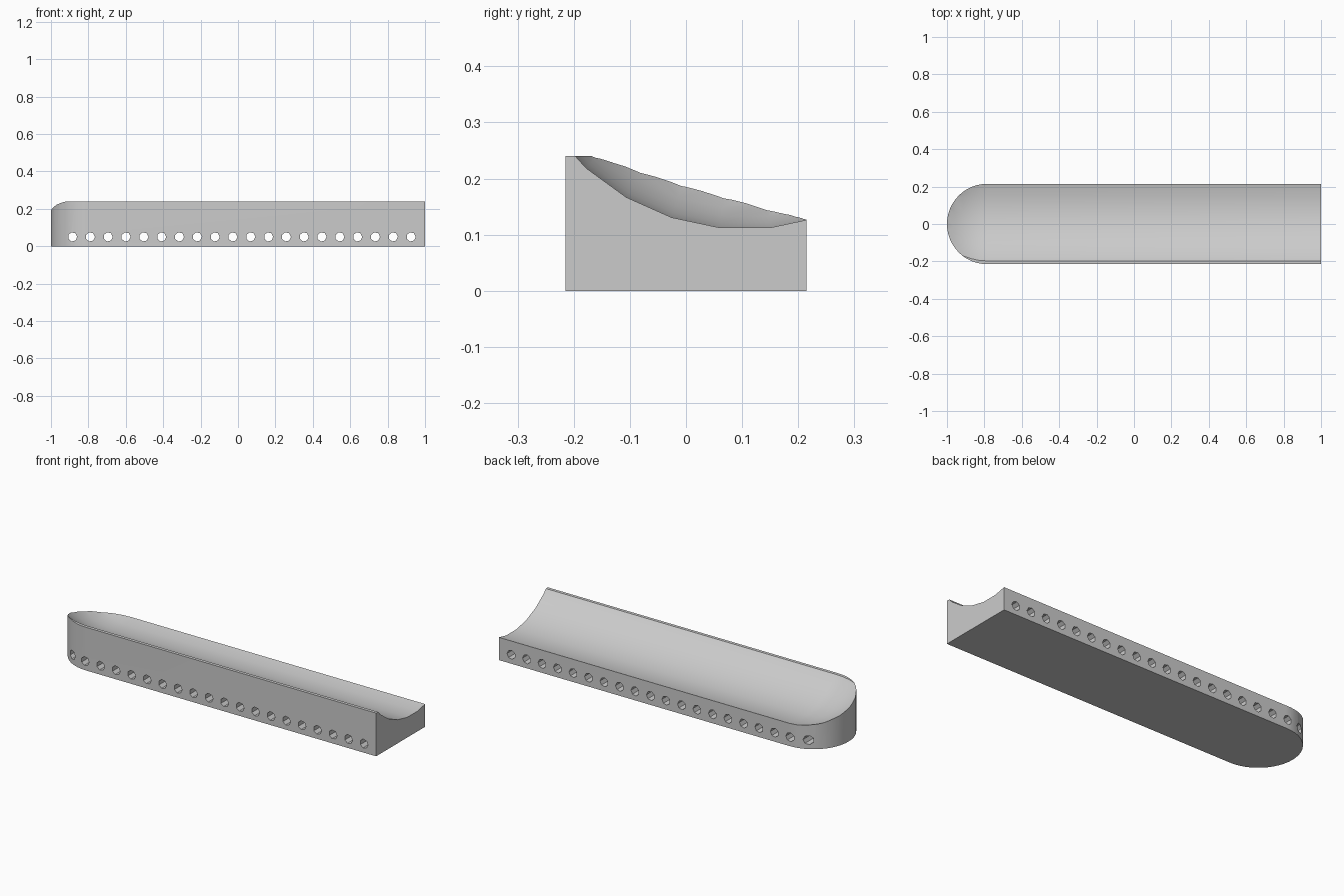
import bpy, bmesh
from math import pi, cos, sin
from mathutils import Matrix, Vector

cube = bpy.data.objects.get("Cube")
if cube:
    bpy.data.objects.remove(cube)

HALF_W, HEIGHT = 0.215, 0.24
END_X = HALF_W - 1                 # centre of the rounded end
SCOOP_R, SCOOP_Y, FLOOR_Z = 0.423, 0.105, 0.11
HOLES, HOLE_R, HOLE_Z = 20, 0.025, 0.05

grey = bpy.data.materials.new("grey")
grey.use_nodes = True
colour = (0.6, 0.6, 0.6, 1)
grey.diffuse_color = colour
grey.node_tree.nodes["Principled BSDF"].inputs["Base Color"].default_value = colour


def make_object(name, bm):
    bmesh.ops.recalc_face_normals(bm, faces=bm.faces)
    mesh = bpy.data.meshes.new(name)
    bm.to_mesh(mesh)
    bm.free()
    mesh.materials.append(grey)
    obj = bpy.data.objects.new(name, mesh)
    bpy.context.collection.objects.link(obj)
    return obj


def extrude_prism(bm, points, offset):
    face = bm.faces.new([bm.verts.new(p) for p in points])
    result = bmesh.ops.extrude_face_region(bm, geom=[face])
    verts = [v for v in result["geom"] if isinstance(v, bmesh.types.BMVert)]
    bmesh.ops.translate(bm, verts=verts, vec=offset)


# Body: long block with a half-round end
bm = bmesh.new()
steps = 24
outline = [(1, -HALF_W, 0), (1, HALF_W, 0)]
for i in range(steps + 1):
    a = pi / 2 + pi * i / steps
    outline.append((END_X + HALF_W * cos(a), HALF_W * sin(a), 0))
extrude_prism(bm, outline, Vector((0, 0, HEIGHT)))
body = make_object("scooped_rest", bm)

# Scoop cutter: lengthwise cylinder with a spherical end
bm = bmesh.new()
bmesh.ops.create_uvsphere(bm, u_segments=30, v_segments=30, radius=SCOOP_R)
bmesh.ops.rotate(bm, verts=bm.verts, matrix=Matrix.Rotation(pi / 2, 3, "Y"))
bmesh.ops.delete(bm, geom=[v for v in bm.verts if v.co.x > 0.001], context="VERTS")
rim = [e for e in bm.edges if e.is_boundary]
result = bmesh.ops.extrude_edge_only(bm, edges=rim)
far = [v for v in result["geom"] if isinstance(v, bmesh.types.BMVert)]
bmesh.ops.translate(bm, verts=far, vec=(2, 0, 0))
bmesh.ops.holes_fill(bm, edges=[e for e in bm.edges if e.is_boundary], sides=0)
bmesh.ops.translate(bm, verts=bm.verts, vec=(END_X, SCOOP_Y, FLOOR_Z + SCOOP_R))
scoop_cutter = make_object("scoop_cutter", bm)

# Hole cutter: row of rods running from front to back
bm = bmesh.new()
for i in range(HOLES):
    x = -0.885 + i * 1.81 / (HOLES - 1)
    ring = [(x + HOLE_R * cos(2 * pi * k / 7), -0.4, HOLE_Z + HOLE_R * sin(2 * pi * k / 7))
            for k in range(7)]
    extrude_prism(bm, ring, Vector((0, 0.8, 0)))
hole_cutter = make_object("hole_cutter", bm)

# Cut the body
bpy.ops.object.select_all(action="DESELECT")
bpy.context.view_layer.objects.active = body
body.select_set(True)
for cutter in (scoop_cutter, hole_cutter):
    cutter.hide_render = True
    mod = body.modifiers.new(cutter.name, "BOOLEAN")
    mod.operation = "DIFFERENCE"
    mod.solver = "EXACT"
    mod.object = cutter
    bpy.ops.object.modifier_apply(modifier=mod.name)
    bpy.data.objects.remove(cutter)

bpy.ops.object.shade_smooth_by_angle(angle=pi / 7)
